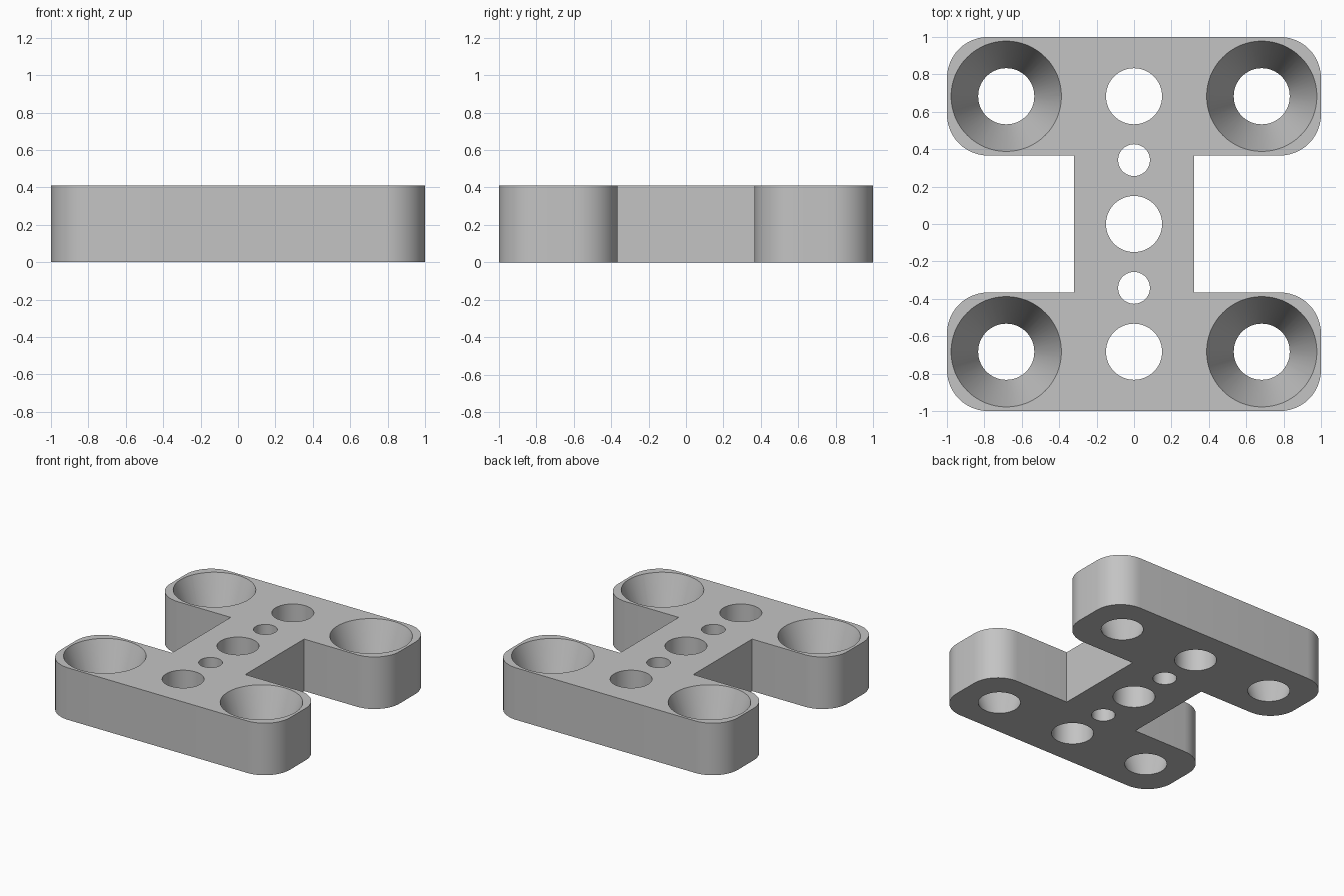
import bpy
import bmesh
from math import sin, cos, pi, radians

if "Cube" in bpy.data.objects:
    bpy.data.objects.remove(bpy.data.objects["Cube"])

HEIGHT = 0.41
PITCH = 0.683
RADIUS = 0.22       # rounded outer corners
ARM_IN = 0.366      # inner edge of the arms
WEB = 0.32          # half width of the middle web

grey = bpy.data.materials.new("plain grey")
grey.use_nodes = True
colour = (0.55, 0.55, 0.55, 1)
grey.diffuse_color = colour
grey.node_tree.nodes["Principled BSDF"].inputs["Base Color"].default_value = colour


def make_object(name, bm):
    bmesh.ops.recalc_face_normals(bm, faces=bm.faces)
    mesh = bpy.data.meshes.new(name)
    bm.to_mesh(mesh)
    bm.free()
    mesh.materials.append(grey)
    obj = bpy.data.objects.new(name, mesh)
    bpy.context.collection.objects.link(obj)
    return obj


def arc(cx, cy, start, steps=12):
    return [(cx + RADIUS * cos(start + pi / 2 * i / steps),
             cy + RADIUS * sin(start + pi / 2 * i / steps)) for i in range(steps + 1)]


# H-shaped plate: one quarter outline, mirrored around
quarter = ([(WEB, ARM_IN)]
           + arc(1 - RADIUS, ARM_IN + RADIUS, -pi / 2)
           + arc(1 - RADIUS, 1 - RADIUS, 0))
half = quarter + [(-x, y) for x, y in reversed(quarter)]
outline = half + [(x, -y) for x, y in reversed(half)]

bm = bmesh.new()
base = bm.faces.new([bm.verts.new((x, y, 0)) for x, y in outline])
top = bmesh.ops.extrude_face_region(bm, geom=[base])
bmesh.ops.translate(bm, vec=(0, 0, HEIGHT),
                    verts=[v for v in top["geom"] if isinstance(v, bmesh.types.BMVert)])
plate = make_object("mounting_plate", bm)

# Hole cutters, run a little past both faces
cut = bmesh.new()
MARGIN = 0.05


def add_hole(x, y, bottom, top):
    flare = (top - bottom) * MARGIN / HEIGHT
    ring = bmesh.ops.create_cone(cut, cap_ends=True, segments=64,
                                 radius1=bottom - flare, radius2=top + flare,
                                 depth=HEIGHT + 2 * MARGIN)
    bmesh.ops.translate(cut, vec=(x, y, HEIGHT / 2), verts=ring["verts"])


for side in (-1, 1):
    for end in (-1, 1):
        add_hole(side * PITCH, end * PITCH, 0.15, 0.295)   # tapered screw holes
    add_hole(0, side * PITCH, 0.15, 0.15)
    add_hole(0, side * PITCH / 2, 0.085, 0.085)
add_hole(0, 0, 0.15, 0.15)
cutter = make_object("hole_cutter", cut)
cutter.hide_render = True

# Cut the holes, then discard the cutter
boolean = plate.modifiers.new("holes", 'BOOLEAN')
boolean.operation = 'DIFFERENCE'
boolean.solver = 'EXACT'
boolean.object = cutter
bpy.ops.object.select_all(action='DESELECT')
plate.select_set(True)
bpy.context.view_layer.objects.active = plate
bpy.ops.object.modifier_apply(modifier=boolean.name)
bpy.data.objects.remove(cutter)
bpy.ops.object.shade_smooth_by_angle(angle=radians(30))
